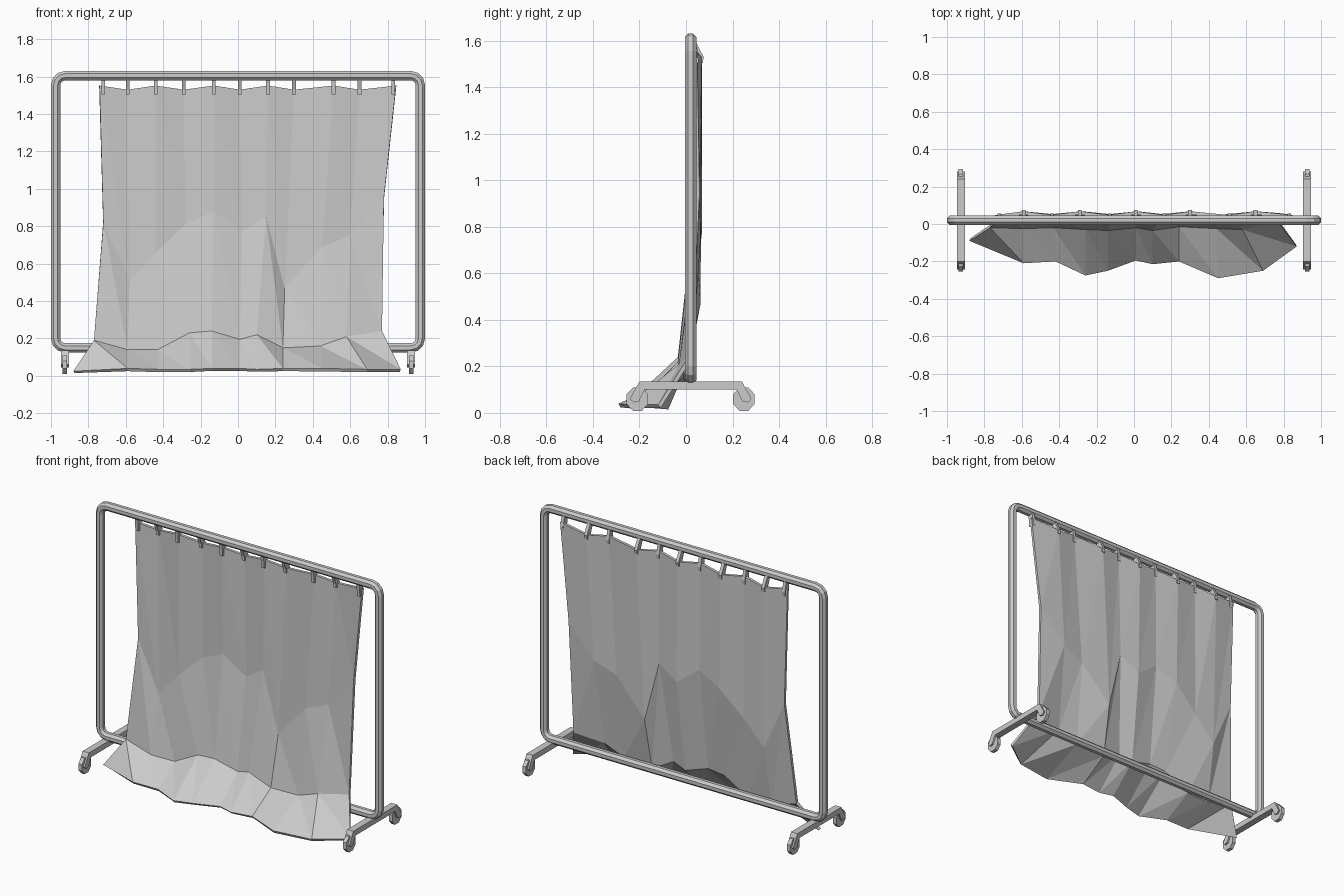
import bpy, bmesh
from math import cos, sin, pi, radians


def make(name, verts, faces):
    me = bpy.data.meshes.new(name)
    me.from_pydata(verts, [], faces)
    bm = bmesh.new()
    bm.from_mesh(me)
    if name != "curtain":
        bmesh.ops.recalc_face_normals(bm, faces=bm.faces)
    bm.to_mesh(me)
    bm.free()
    ob = bpy.data.objects.new(name, me)
    bpy.context.collection.objects.link(ob)
    return ob


def prism(name, outline, x, half):
    # extrude a (y, z) outline along x
    n = len(outline)
    verts = [(x + s * half, y, z) for s in (-1, 1) for y, z in outline]
    faces = [tuple(range(n)), tuple(range(n, 2 * n))]
    faces += [(i, (i + 1) % n, n + (i + 1) % n, n + i) for i in range(n)]
    return make(name, verts, faces)


# rounded rectangular frame with an octagonal tube section
corners = [(0.925, 1.555, 0), (-0.925, 1.555, 90), (-0.925, 0.2, 180), (0.925, 0.2, 270)]
R, T = 0.05, 0.027
verts, faces = [], []
for cx, cz, start in corners:
    for step in range(4):
        a = radians(start + 30 * step)
        for k in range(8):
            b = pi / 8 + k * pi / 4
            r = R + T * cos(b)
            verts.append((cx + r * cos(a), 0.02 + T * sin(b), cz + r * sin(a)))
for i in range(16):
    for k in range(8):
        j, m = (i + 1) % 16, (k + 1) % 8
        faces.append((i * 8 + k, i * 8 + m, j * 8 + m, j * 8 + k))
make("frame_tube", verts, faces)

# feet with slanted forks and octagonal wheels
for side, x in (("left", -0.925), ("right", 0.925)):
    prism("foot_bar_" + side, [(-0.2, 0.135), (0.24, 0.135), (0.225, 0.1), (-0.185, 0.1)], x, 0.022)
    for end, s in (("front", -1), ("back", 1)):
        def out(y):
            return 0.02 + s * y
        for f in (-1, 1):
            prism("fork_%s_%s" % (side, end),
                  [(out(0.22), 0.135), (out(0.262), 0.06), (out(0.245), 0.045),
                   (out(0.222), 0.05), (out(0.19), 0.115)], x + f * 0.017, 0.005)
        prism("fork_top_%s_%s" % (side, end),
              [(out(0.22), 0.135), (out(0.245), 0.09), (out(0.225), 0.085), (out(0.19), 0.115)], x, 0.02)
        wheel = [(out(0.229) + 0.05 * cos(pi / 8 + k * pi / 4),
                  0.059 + 0.054 * sin(pi / 8 + k * pi / 4)) for k in range(8)]
        prism("wheel_%s_%s" % (side, end), wheel, x, 0.012)

# curtain: hanging pleats, lower fold line, knee and floor hem
xs = [-0.74, -0.59, -0.44, -0.29, -0.13, 0.01, 0.16, 0.30, 0.51, 0.65, 0.845]
top = [(x, 0.05 if i % 2 else 0.03, 1.53 if i % 2 else 1.552) for i, x in enumerate(xs)]
fold = [(-0.72, 0.03, 0.82), (-0.58, 0.035, 0.51), (-0.44, 0.035, 0.66), (-0.28, 0.05, 0.81),
        (-0.13, 0.035, 0.88), (0.02, 0.05, 0.77), (0.15, 0.035, 0.85), (0.25, 0.045, 0.47),
        (0.45, 0.03, 0.69), (0.6, 0.045, 0.75), (0.78, 0.04, 0.95)]
knee = [(-0.77, -0.02, 0.19), (-0.59, -0.025, 0.14), (-0.43, -0.02, 0.14), (-0.26, -0.03, 0.23),
        (-0.14, -0.035, 0.24), (0.01, -0.02, 0.195), (0.1, -0.035, 0.22), (0.24, -0.015, 0.15),
        (0.44, -0.025, 0.16), (0.58, -0.03, 0.21), (0.77, 0.01, 0.24)]
hem = [(-0.88, -0.09, 0.025), (-0.59, -0.21, 0.04), (-0.42, -0.2, 0.035), (-0.26, -0.275, 0.035),
       (-0.14, -0.25, 0.04), (0.01, -0.195, 0.04), (0.1, -0.215, 0.035), (0.24, -0.2, 0.04),
       (0.45, -0.29, 0.04), (0.69, -0.25, 0.035), (0.87, -0.12, 0.035)]
rows = top + fold + knee + hem
faces = []
for r in range(3):
    for c in range(10):
        a, b = r * 11 + c, (r + 1) * 11 + c
        faces += [(b, b + 1, a), (b + 1, a + 1, a)]
curtain = make("curtain", rows, faces)
mod = curtain.modifiers.new("cloth_thickness", "SOLIDIFY")
mod.thickness = 0.018
mod.offset = -1

# clips from the rail to the curtain top
clip_x = [-0.72] + xs[1:-1] + [0.83]
for i, x in enumerate(clip_x):
    y = top[i][1]
    prism("curtain_clip", [(0.01, 1.6), (0.04, 1.6), (y + 0.026, 1.53), (y + 0.022, 1.505),
                           (y - 0.012, 1.505), (y - 0.014, 1.53)], x, 0.01)
